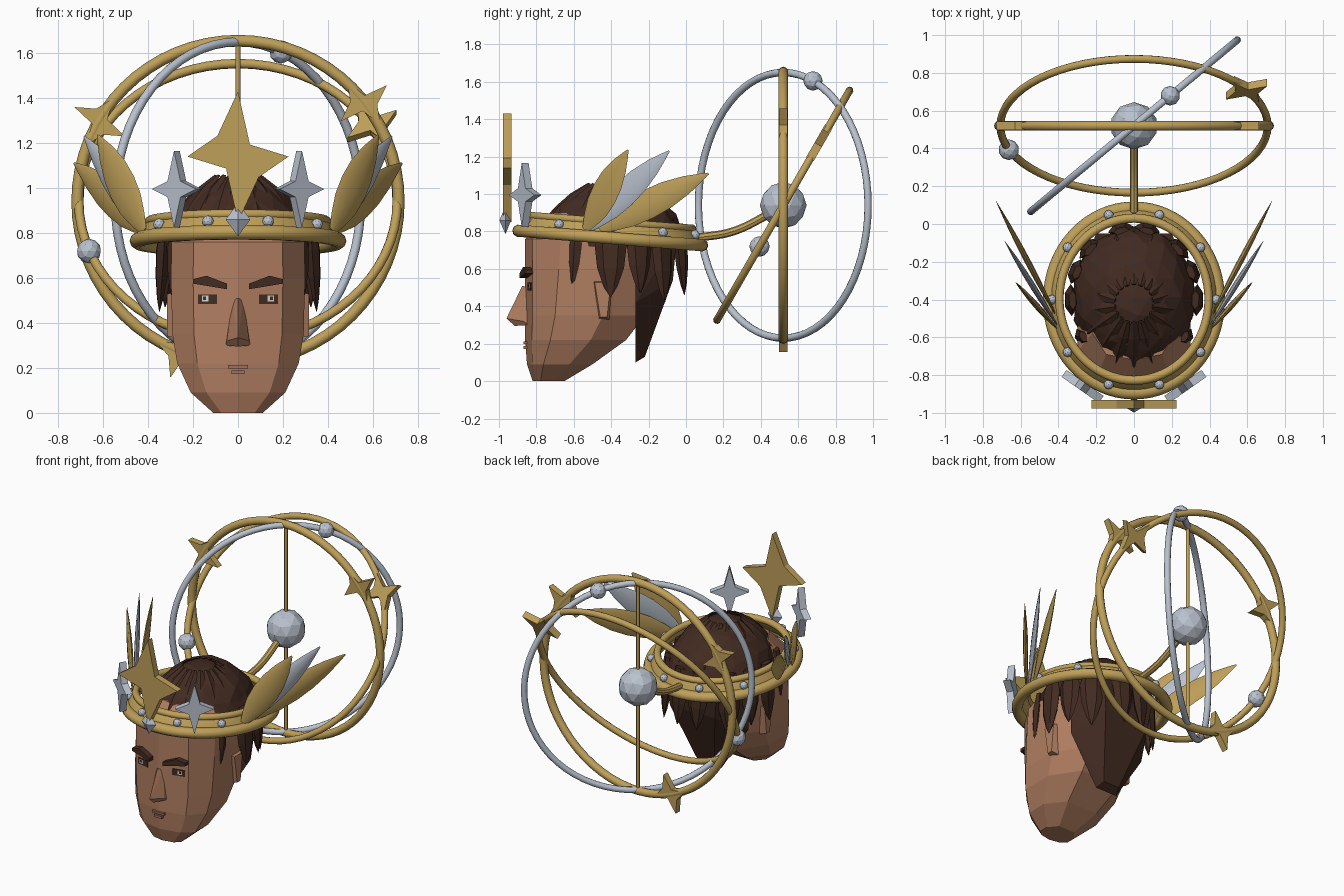
import bpy, bmesh, math, random
from math import sin, cos, pi, radians
from mathutils import Vector, Euler, Matrix

random.seed(4)
cube = bpy.data.objects.get("Cube")
if cube:
    bpy.data.objects.remove(cube, do_unlink=True)


def material(name, rgb):
    m = bpy.data.materials.new(name)
    m.use_nodes = True
    m.diffuse_color = (*rgb, 1)
    bsdf = next(n for n in m.node_tree.nodes if n.type == 'BSDF_PRINCIPLED')
    bsdf.inputs["Base Color"].default_value = (*rgb, 1)
    return m


GOLD = material("gold", (0.52, 0.35, 0.10))
SILVER = material("silver", (0.49, 0.54, 0.62))
SKIN = material("skin", (0.44, 0.21, 0.12))
LIP = material("lip", (0.36, 0.16, 0.095))
HAIR = material("dark brown hair", (0.055, 0.024, 0.015))
WHITE = material("eye white", (0.65, 0.65, 0.65))


def finish(ob, name, mat, smooth=False):
    ob.name = name
    ob.data.materials.clear()
    ob.data.materials.append(mat)
    if smooth:
        bpy.ops.object.select_all(action='DESELECT')
        ob.select_set(True)
        bpy.context.view_layer.objects.active = ob
        bpy.ops.object.shade_smooth_by_angle(angle=radians(40))
    return ob


def from_bmesh(bm, name, mat, smooth=False):
    bmesh.ops.recalc_face_normals(bm, faces=bm.faces[:])
    me = bpy.data.meshes.new(name)
    bm.to_mesh(me)
    bm.free()
    ob = bpy.data.objects.new(name, me)
    bpy.context.collection.objects.link(ob)
    return finish(ob, name, mat, smooth)


def hull(name, pts, mat):
    bm = bmesh.new()
    for p in pts:
        bm.verts.new(p)
    out = bmesh.ops.convex_hull(bm, input=bm.verts[:])
    bmesh.ops.dissolve_limit(bm, angle_limit=0.02, verts=bm.verts[:], edges=bm.edges[:])
    return from_bmesh(bm, name, mat)


def loft(name, rings, mat, smooth=False):
    bm = bmesh.new()
    rows = [[bm.verts.new(p) for p in r] for r in rings]
    n = len(rows[0])
    for a, b in zip(rows, rows[1:]):
        for i in range(n):
            bm.faces.new((a[i], a[(i + 1) % n], b[(i + 1) % n], b[i]))
    bm.faces.new(rows[0])
    bm.faces.new(rows[-1])
    return from_bmesh(bm, name, mat, smooth)


def blade(name, base, tip, width, thick, normal, profile, mat, n=4, smooth=False):
    base, tip = Vector(base), Vector(tip)
    axis = (tip - base).normalized()
    nor = Vector(normal)
    nor = (nor - axis * nor.dot(axis)).normalized()
    side = nor.cross(axis)
    rings = []
    for t, k in profile:
        c = base.lerp(tip, t)
        rings.append([c + side * width * k * cos(2 * pi * i / n) + nor * thick * k * sin(2 * pi * i / n)
                      for i in range(n)])
    return loft(name, rings, mat, smooth)


def torus(name, loc, rot, major, minor, mat, scale=(1, 1, 1)):
    bpy.ops.mesh.primitive_torus_add(location=loc, rotation=rot, major_radius=major, minor_radius=minor,
                                     major_segments=64, minor_segments=10)
    ob = bpy.context.object
    ob.scale = scale
    return finish(ob, name, mat, True)


def ball(name, loc, r, mat, sub=2):
    bpy.ops.mesh.primitive_ico_sphere_add(subdivisions=sub, radius=r, location=loc)
    return finish(bpy.context.object, name, mat, sub > 2)


def box(name, loc, size, mat, rot=(0, 0, 0)):
    bpy.ops.mesh.primitive_cube_add(size=1, location=loc, rotation=rot)
    bpy.context.object.scale = size
    return finish(bpy.context.object, name, mat)


def star(name, loc, rot, rx, ry, thin, full, mat, spin=0, thick=0.045):
    # four points; the inner corners alternate between two radii
    m = Matrix.Translation(loc) @ Euler(rot).to_matrix().to_4x4() @ Matrix.Rotation(spin, 4, 'Z')
    radii = [rx, thin, ry, full] * 2
    rings = [[m @ Vector((r * cos(i * pi / 4), r * sin(i * pi / 4), z)) for i, r in enumerate(radii)]
             for z in (-thick / 2, thick / 2)]
    return loft(name, rings, mat)


# Head: stacked faceted cross sections (height, half width, front y, back y)
rings = []
for z, w, f, b in [(0, .11, -.82, -.65), (.09, .21, -.85, -.50), (.22, .27, -.86, -.32), (.35, .292, -.86, -.22),
                   (.6, .298, -.86, -.14), (.76, .295, -.86, -.1), (.9, .22, -.72, -.15)]:
    d = b - f
    half = [(w * .67, f + .2 * w * .67), (w, f + d * .25), (w, f + d * .65), (w * .55, b)]
    rings.append([(0, f, z)] + [(x, y, z) for x, y in half] + [(-x, y, z) for x, y in reversed(half)])
loft("head", rings, SKIN)

# Facial features
hull("nose", [(0, -.875, .51), (0, -.96, .335), (0, -.915, .295)]
     + [(s * x, y, z) for s in (-1, 1) for x, y, z in ((.055, -.84, .30), (.05, -.87, .32), (.025, -.84, .5))], SKIN)
box("upper_lip", (0, -.858, .205), (.09, .02, .014), LIP)
box("lower_lip", (0, -.858, .18), (.06, .022, .016), LIP)
for s, side in ((-1, "right"), (1, "left")):
    turn = s * math.atan(.2)
    box(side + "_eye", (s * .135, -.834, .505), (.085, .009, .042), HAIR, (0, 0, turn))
    box(side + "_eye_white", (s * .145, -.836, .508), (.03, .009, .026), WHITE, (0, 0, turn))
    box(side + "_pupil", (s * .148, -.839, .51), (.012, .008, .014), HAIR, (0, 0, turn))
    hull(side + "_eyebrow", [(s * x, y + .2 * x, z) for y in (-.90, -.85) for x, z in
                             ((.05, .55), (.05, .575), (.14, .61), (.2, .595), (.2, .575), (.14, .58))], HAIR)
    hull(side + "_ear", [(s * x, y, z) for x, k in ((.27, 0), (.315, .012)) for y, z in
                         ((-.5 + k, .54 - k), (-.39 - k, .54 - k), (-.41 - k, .33 + k), (-.47 + k, .33 + k))], SKIN)

# Hair cap: uneven upper half of a ball
bm = bmesh.new()
bmesh.ops.create_icosphere(bm, subdivisions=3, radius=1)
bmesh.ops.bisect_plane(bm, geom=bm.verts[:] + bm.edges[:] + bm.faces[:], plane_co=(0, 0, 0),
                       plane_no=(0, 0, -1), clear_outer=True)
bmesh.ops.holes_fill(bm, edges=[e for e in bm.edges if e.is_boundary], sides=0)
for v in bm.verts:
    k = random.uniform(.96, 1.02)
    v.co = Vector((v.co.x * .33 * k, v.co.y * .385 * k - .39, v.co.z * .34 * k + .72))
from_bmesh(bm, "hair_cap", HAIR)

# Hair strands sweeping over the crown of the head
STRAND = [(0, .3), (.35, 1), (.7, .8), (1, .1)]
for i in range(18):
    a = 2 * pi * i / 18
    d = Vector((sin(a), -cos(a), 0))
    blade("hair_strand", (.1 * d.x, .1 * d.y - .42, 1.055), (.285 * d.x, .36 * d.y - .4, .86),
          .045, .022, (d.x, d.y, 1), STRAND, HAIR)

# Hanging locks around the sides and back
LOCK = [(0, .6), (.3, 1), (.6, .85), (.85, .45), (1, .04)]
for s in (-1, 1):
    for deg, low, w in ((55, .49, .055), (88, .45, .085), (112, .47, .07), (135, .42, .075), (168, .46, .07)):
        a = radians(deg)
        d = Vector((s * sin(a), -cos(a), 0))
        blade("hair_lock", (.325 * d.x, .36 * d.y - .39, .84), (.35 * d.x, .39 * d.y - .39, low),
              w, .035, d, LOCK, HAIR, 6)

# Back hair mass tapering to the nape
hull("back_hair", [(s * x, y, z) for s in (-1, 1) for x, y, z in
                   ((.29, -.27, .74), (.285, -.27, .42), (.08, -.27, .10), (.06, -.22, .13),
                    (.17, -.07, .54), (.2, -.05, .76))], HAIR)

# Circlet: two rounded rims with a sloped band between, tipped down at the back
TILT = (radians(-4.5), 0, 0)
CROWN = Matrix.Translation((0, -.405, .765)) @ Euler(TILT).to_matrix().to_4x4()
OVAL = (1, 1.09, 1)


def crown_point(deg, r, z):
    a = radians(deg)
    return CROWN @ Vector((r * sin(a), -r * OVAL[1] * cos(a), z))


torus("lower_rim", CROWN @ Vector((0, 0, 0)), TILT, .448, .034, GOLD, OVAL)
torus("upper_rim", CROWN @ Vector((0, 0, .085)), TILT, .395, .022, GOLD, OVAL)
band = [(.45, 0), (.43, .05), (.405, .085), (.38, .085), (.405, .02), (.42, 0)]
bm = bmesh.new()
rows = [[bm.verts.new(crown_point(7.5 * i, r, z)) for r, z in band] for i in range(48)]
for i in range(48):
    a, b = rows[i], rows[(i + 1) % 48]
    for j in range(len(band)):
        k = (j + 1) % len(band)
        bm.faces.new((a[j], a[k], b[k], b[j]))
from_bmesh(bm, "circlet_band", GOLD, True)
for i in range(10):
    ball("circlet_bead", crown_point(18 + 36 * i, .434, .052), .026, SILVER)

# Front ornaments
hull("front_gem", [(-.055, -.965, .86), (.055, -.965, .86), (0, -.998, .86), (0, -.935, .86),
                   (0, -.965, .935), (0, -.965, .785)], SILVER)
star("large_front_star", (0, -.955, 1.14), (pi / 2, 0, 0), .225, .29, .075, .13, GOLD)
for s in (-1, 1):
    star("silver_front_star", (s * .272, -.86, .995), (pi / 2, 0, s * radians(35)), .12, .17, .05, .05, SILVER)

# Three feathers on each side
LEAF = [(0, .25), (.12, .58), (.28, .9), (.45, 1), (.62, .92), (.8, .62), (.93, .27), (1, .06)]
for s in (-1, 1):
    for base, tip, w, mat in (((.42, -.54, .81), (.625, -.31, 1.235), .09, GOLD),
                              ((.41, -.53, .81), (.685, -.09, 1.23), .075, SILVER),
                              ((.42, -.47, .81), (.73, .12, 1.11), .08, GOLD)):
        b, t = Vector((s * base[0], *base[1:])), Vector((s * tip[0], *tip[1:]))
        blade("feather", b, t, w, .016, (t - b).cross(Vector((0, 0, 1))), LEAF, mat, 8, True)

# Sphere of rings behind the head
HUB = Vector((0, .52, .94))
UPRIGHT, LEANING, TURNED = (pi / 2, 0, 0), (pi / 3, 0, 0), (pi / 2, 0, radians(39.7))


def on_ring(rot, deg, r=.71):
    a = radians(deg)
    return HUB + Euler(rot).to_matrix() @ Vector((r * cos(a), r * sin(a), 0))


torus("upright_ring", HUB, UPRIGHT, .715, .026, GOLD)
torus("leaning_ring", HUB, LEANING, .708, .021, GOLD)
torus("turned_ring", HUB, TURNED, .71, .02, SILVER)
ball("center_orb", HUB, .125, SILVER)
ball("leaning_ring_orb", on_ring(LEANING, 201), .055, SILVER)
ball("turned_ring_orb", on_ring(TURNED, 69.5), .052, SILVER)
for rot, deg in ((UPRIGHT, 38), (UPRIGHT, 150), (UPRIGHT, 249), (LEANING, 33)):
    star("ring_star", on_ring(rot, deg), rot, .13, .12, .035, .06, GOLD, radians(deg))

# Axle and curved support arm
bpy.ops.mesh.primitive_cylinder_add(vertices=12, radius=.011, depth=1.43, location=HUB)
finish(bpy.context.object, "axle", GOLD, True)
curve = bpy.data.curves.new("support_arm", 'CURVE')
curve.dimensions = '3D'
curve.bevel_depth = .022
curve.bevel_resolution = 2
curve.use_fill_caps = True
spline = curve.splines.new('BEZIER')
path = [(0, .05, .765), (0, .25, .80), (0, .45, .895)]
spline.bezier_points.add(len(path) - 1)
for p, co in zip(spline.bezier_points, path):
    p.co = co
    p.handle_left_type = p.handle_right_type = 'AUTO'
arm = bpy.data.objects.new("support_arm", curve)
bpy.context.collection.objects.link(arm)
bpy.ops.object.select_all(action='DESELECT')
arm.select_set(True)
bpy.context.view_layer.objects.active = arm
bpy.ops.object.convert(target='MESH')
finish(bpy.context.object, "support_arm", GOLD, True)
